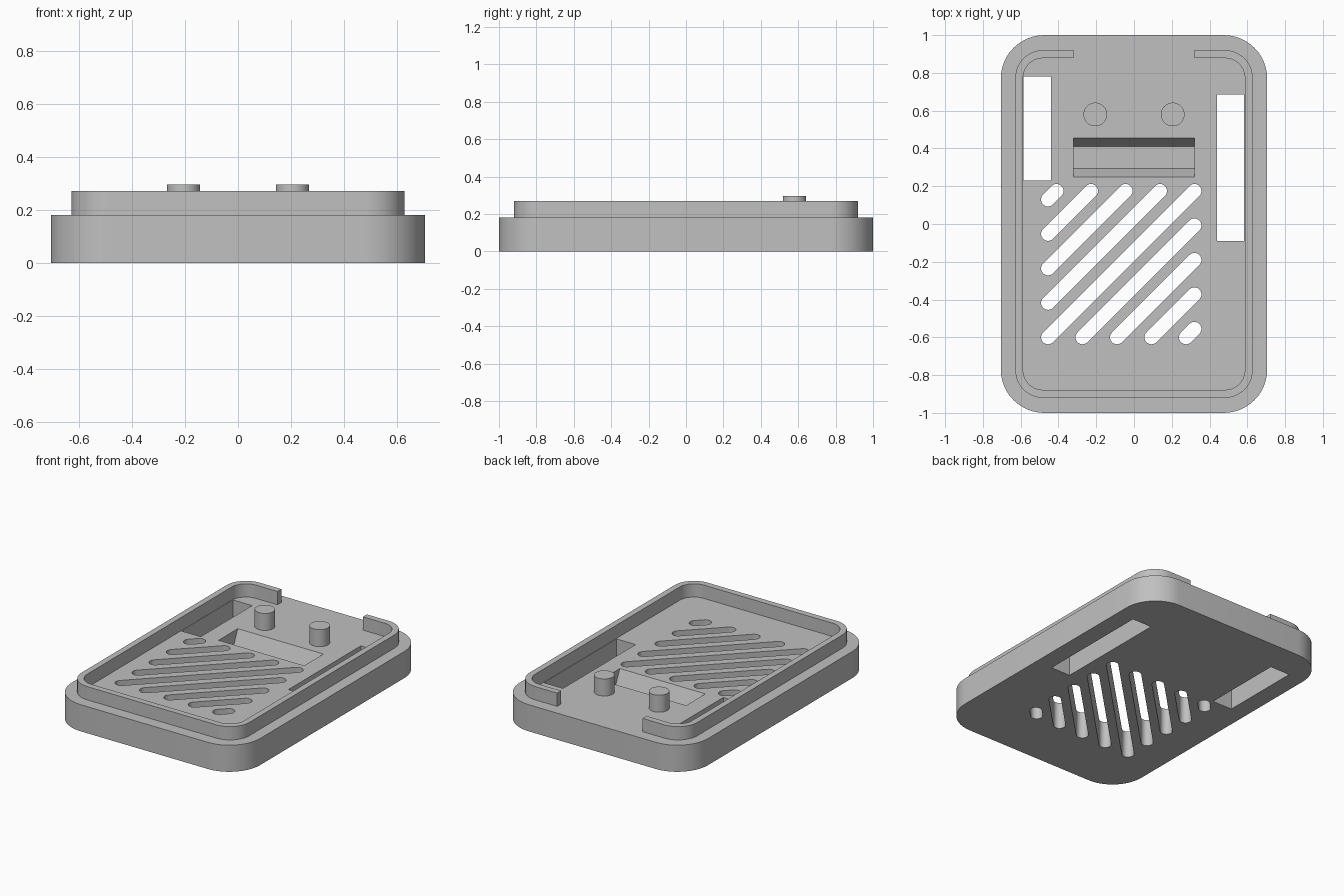
import bpy, bmesh, math
from mathutils import Vector

cube = bpy.data.objects.get("Cube")
if cube:
    bpy.data.objects.remove(cube, do_unlink=True)

grey = bpy.data.materials.new("plain_grey")
grey.use_nodes = True
COLOR = (0.53, 0.53, 0.53, 1)
grey.diffuse_color = COLOR
grey.node_tree.nodes["Principled BSDF"].inputs["Base Color"].default_value = COLOR


def arc(cx, cy, r, start, sweep, n=12):
    """Points on an arc, angles in degrees."""
    return [(cx + r * math.cos(math.radians(start + sweep * i / n)),
             cy + r * math.sin(math.radians(start + sweep * i / n))) for i in range(n + 1)]


def rounded_rect(w, h, r):
    """Half sizes w and h, counter-clockwise from the back right corner."""
    pts = []
    for i, (sx, sy) in enumerate([(1, 1), (-1, 1), (-1, -1), (1, -1)]):
        pts += arc(sx * (w - r), sy * (h - r), r, 90 * i, 90)
    return pts


def prism(bm, pts, offset):
    """Sweep a closed 3D outline along an offset vector."""
    face = bm.faces.new([bm.verts.new(p) for p in pts])
    ext = bmesh.ops.extrude_face_region(bm, geom=[face])
    verts = [v for v in ext["geom"] if isinstance(v, bmesh.types.BMVert)]
    bmesh.ops.translate(bm, vec=Vector(offset), verts=verts)


def upright(bm, pts, z0, z1):
    prism(bm, [(x, y, z0) for x, y in pts], (0, 0, z1 - z0))


def finish(bm, name):
    bmesh.ops.recalc_face_normals(bm, faces=bm.faces)
    mesh = bpy.data.meshes.new(name)
    bm.to_mesh(mesh)
    bm.free()
    mesh.materials.append(grey)
    ob = bpy.data.objects.new(name, mesh)
    bpy.context.collection.objects.link(ob)
    return ob


def activate(ob):
    bpy.ops.object.select_all(action="DESELECT")
    ob.select_set(True)
    bpy.context.view_layer.objects.active = ob


def smooth(ob):
    activate(ob)
    bpy.ops.object.shade_smooth_by_angle(angle=math.radians(30))


TOP, LIP_TOP, STUD_TOP = 0.18, 0.27, 0.295

# Base plate with rounded corners
bm = bmesh.new()
upright(bm, rounded_rect(0.705, 1.0, 0.23), 0, TOP)
base = finish(bm, "base_plate")

# Cutter: side slots, diagonal vents and the trapezoid recess
bm = bmesh.new()
for x0, x1, y0, y1 in [(-0.585, -0.44, 0.23, 0.78), (0.44, 0.583, -0.09, 0.685)]:
    upright(bm, [(x0, y0), (x1, y0), (x1, y1), (x0, y1)], -0.1, 0.3)
left, right, low, high = -0.455, 0.32, -0.60, 0.175
for k in range(-4, 5):
    b = low - left + 0.1825 * k
    xa, xb = max(left, low - b), min(right, high - b)
    capsule = arc(xb, xb + b, 0.037, -45, 180) + arc(xa, xa + b, 0.037, 135, 180)
    upright(bm, capsule, -0.1, 0.3)
floor, over = TOP - 0.1, TOP + 0.05
section = [(0.25, over), (0.25, TOP), (0.295, floor), (0.41, floor), (0.455, TOP), (0.455, over)]
prism(bm, [(-0.32, y, z) for y, z in section], (0.64, 0, 0))
cutter = finish(bm, "cutter")
cutter.hide_render = True

mod = base.modifiers.new("openings", "BOOLEAN")
mod.operation, mod.solver, mod.object = "DIFFERENCE", "EXACT", cutter
activate(base)
bpy.ops.object.modifier_apply(modifier=mod.name)
bpy.data.objects.remove(cutter, do_unlink=True)
smooth(base)


# Raised lip, open across the middle of the back
def lip_path(w, h, r):
    pts = rounded_rect(w, h, r)
    half = len(pts) // 4
    return [(-0.32, h)] + pts[half:] + pts[:half] + [(0.32, h)]


bm = bmesh.new()
upright(bm, lip_path(0.628, 0.92, 0.145) + lip_path(0.587, 0.878, 0.105)[::-1], TOP, LIP_TOP)
smooth(finish(bm, "lip"))

# Two round studs
for side, x in (("right", -0.205), ("left", 0.205)):
    bm = bmesh.new()
    upright(bm, arc(x, 0.58, 0.0625, 0, 352.5, 47), TOP, STUD_TOP)
    smooth(finish(bm, side + "_stud"))
